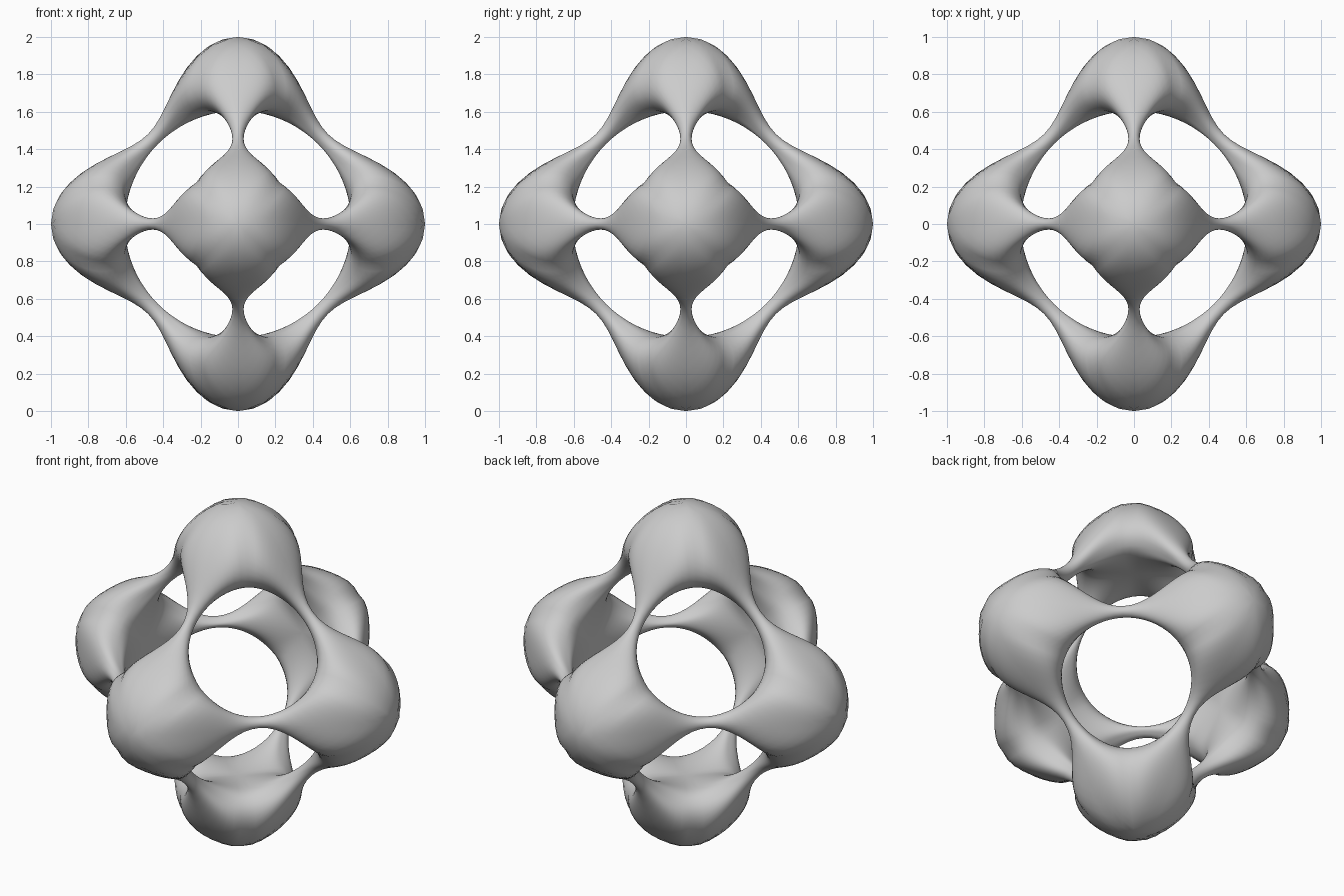
import bpy, bmesh
from math import sin, cos, pi, sqrt
from mathutils import Vector
from itertools import product

if "Cube" in bpy.data.objects:
    bpy.data.objects.remove(bpy.data.objects["Cube"])

N = 20          # samples along each quarter ring
M_OUT, M_IN = 12, 10   # samples across outer and inner skins
AX = [Vector((1, 0, 0)), Vector((0, 1, 0)), Vector((0, 0, 1))]
DIAG = Vector((1, 1, 1)).normalized()


def mix(neck, lobe, w):
    return neck + (lobe - neck) * w


def outer_r(t):
    return 0.835 + 0.16 * cos(4 * t) + 0.005 * cos(8 * t)


def inner_r(t):
    return 0.605


def bezier(a, b, c, d, n):
    out = []
    for i in range(n + 1):
        t = i / n
        s = 1 - t
        out.append(a * s**3 + b * (3 * s * s * t) + c * (3 * s * t * t) + d * t**3)
    return out


def section(k, t):
    """One rib of an octant: outer skin -> hole rim -> inner skin."""
    A, B, n = AX[k], AX[(k + 1) % 3], AX[(k + 2) % 3]
    w = (1 + cos(4 * t)) / 2          # 1 at the lobe tip, 0 at the neck

    def ring(radius, u):
        return (A * cos(u) + B * sin(u)) * radius(u)

    def start(radius, length):
        p = ring(radius, t)
        tangent = (ring(radius, t + 1e-3) - ring(radius, t - 1e-3)).normalized()
        return p, p + (n + tangent * cos(2 * t)) * length

    # rim of the round hole around the octant diagonal
    psi = t * 4 / 3
    e1 = (A * 3 - Vector((1, 1, 1))) / sqrt(6)
    e2 = (B - n) / sqrt(2)
    c3 = cos(3 * psi)
    rim = DIAG * (0.5515 + 0.0295 * c3) + (e1 * cos(psi) + e2 * sin(psi)) * (0.3475 + 0.0065 * c3)

    o, o_handle = start(outer_r, mix(0.025, 0.156, w))
    i, i_handle = start(inner_r, mix(0.009, 0.106, w))
    outer = bezier(o, o_handle, rim + DIAG * mix(0.028, 0.16, w), rim, M_OUT)
    inner = bezier(i, i_handle, rim - DIAG * mix(0.0098, 0.06, w), rim, M_IN)
    return outer + inner[-2::-1]


# ribs all the way round one octant
ribs = [section(k, pi / 2 * j / N) for k in range(3) for j in range(N)]

# repeat the octant eight times and weld
bm = bmesh.new()
for sx, sy, sz in product((1, -1), repeat=3):
    grid = [[bm.verts.new((p.x * sx, p.y * sy, p.z * sz)) for p in rib] for rib in ribs]
    for a, b in zip(grid, grid[1:] + grid[:1]):
        for j in range(len(a) - 1):
            bm.faces.new((a[j], a[j + 1], b[j + 1], b[j]))
bmesh.ops.remove_doubles(bm, verts=bm.verts, dist=1e-5)
bmesh.ops.recalc_face_normals(bm, faces=bm.faces)
bmesh.ops.translate(bm, verts=bm.verts, vec=(0, 0, 1))
for f in bm.faces:
    f.smooth = True

mesh = bpy.data.meshes.new("six_lobed_lattice")
bm.to_mesh(mesh)
bm.free()
obj = bpy.data.objects.new("six_lobed_lattice", mesh)
bpy.context.collection.objects.link(obj)
